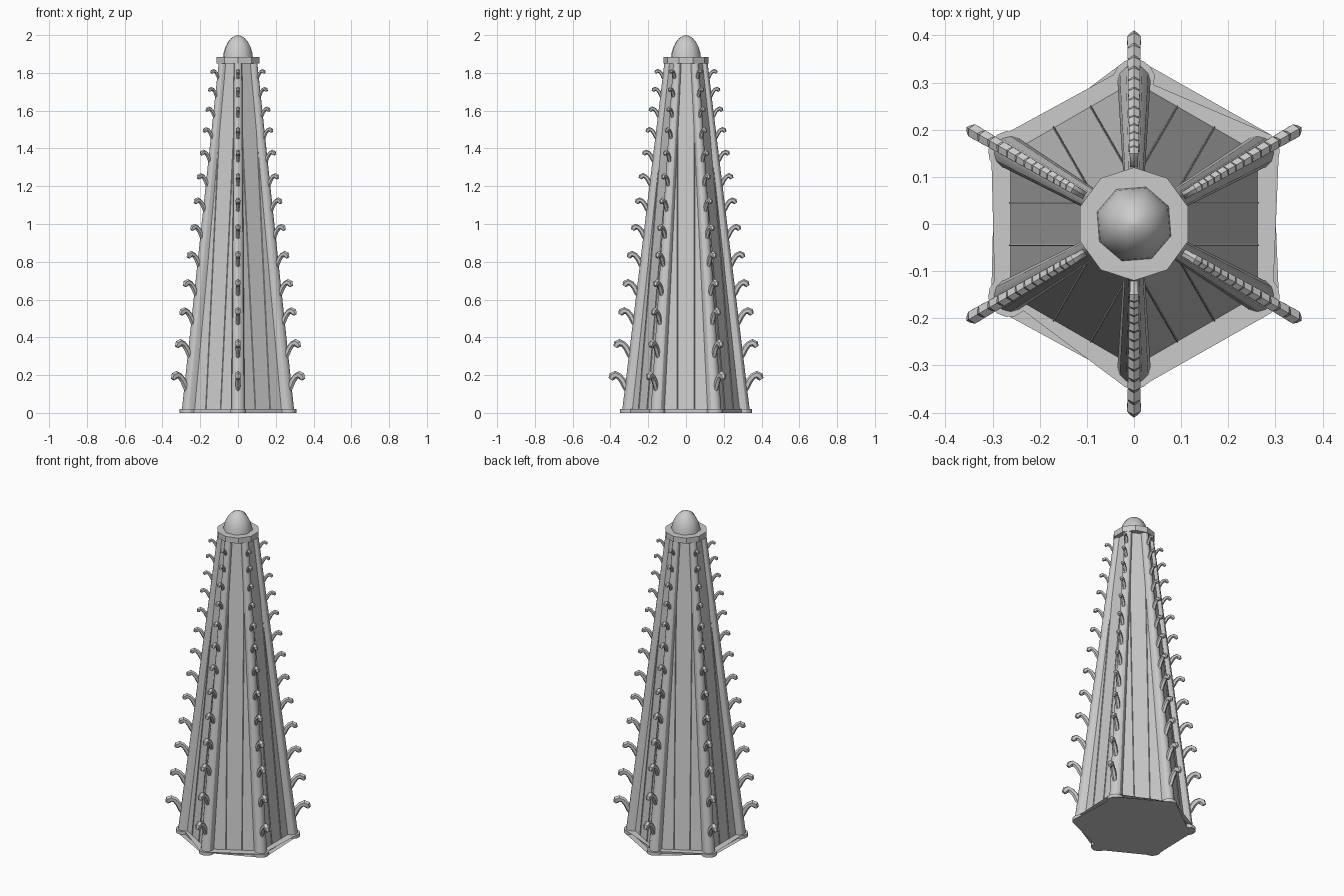
import bpy, bmesh, math
from mathutils import Vector, Matrix

if "Cube" in bpy.data.objects:
    bpy.data.objects.remove(bpy.data.objects["Cube"])

stone = bpy.data.materials.new("grey stone")
stone.diffuse_color = (0.6, 0.6, 0.6, 1)
stone.use_nodes = True
stone.node_tree.nodes["Principled BSDF"].inputs["Base Color"].default_value = stone.diffuse_color


def loft(bm, rings):
    """Skin a list of equal-length point rings and cap both ends."""
    vs = [[bm.verts.new(p) for p in r] for r in rings]
    n = len(vs[0])
    for a, b in zip(vs, vs[1:]):
        for i in range(n):
            j = (i + 1) % n
            bm.faces.new((a[i], a[j], b[j], b[i]))
    bm.faces.new(vs[0][::-1])
    bm.faces.new(vs[-1])


def finish(name, bm, angle=30):
    bmesh.ops.recalc_face_normals(bm, faces=bm.faces[:])
    me = bpy.data.meshes.new(name)
    bm.to_mesh(me)
    bm.free()
    ob = bpy.data.objects.new(name, me)
    bpy.context.collection.objects.link(ob)
    me.materials.append(stone)
    bpy.context.view_layer.objects.active = ob
    ob.select_set(True)
    bpy.ops.object.shade_smooth_by_angle(angle=math.radians(angle))
    ob.select_set(False)
    return ob


def ring(radius, z, n, start=0.0):
    return [Vector((radius * math.cos(start + math.tau * i / n),
                    radius * math.sin(start + math.tau * i / n), z)) for i in range(n)]


def six_times(name, build, start, angle=30):
    """Repeat a part built along +x around the spire."""
    bm = bmesh.new()
    for k in range(6):
        old = set(bm.verts)
        build(bm)
        new = [v for v in bm.verts if v not in old]
        rot = Matrix.Rotation(math.radians(start + 60 * k), 3, 'Z')
        bmesh.ops.rotate(bm, verts=new, cent=(0, 0, 0), matrix=rot)
    return finish(name, bm, angle)


TOP, BASE = 1.85, 0.02
CORNER, FACE = 30, 0          # first corner and first wall direction
HEX = math.radians(CORNER)

# Tapering hexagonal walls
bm = bmesh.new()
loft(bm, [ring(0.302, BASE, 6, HEX), ring(0.1, TOP, 6, HEX)])
finish("spire_walls", bm)

# Base slab with rounded corner lobes
bm = bmesh.new()
outline = []
for k in range(6):
    a = math.radians(CORNER + 60 * k)
    rot = Matrix.Rotation(a, 3, 'Z')
    local = [(0.301, -0.0285), (0.288, -0.042)]
    local += [(0.305 + 0.045 * math.cos(t), 0.045 * math.sin(t))
              for t in [math.radians(d) for d in range(-75, 76, 25)]]
    local += [(0.288, 0.042), (0.301, 0.0285)]
    outline += [rot @ Vector((x, y, 0)) for x, y in local]
loft(bm, [outline, [p + Vector((0, 0, BASE)) for p in outline]])
finish("base_slab", bm)


# Rounded ribs up the six corners
def corner_rib(bm):
    def section(c, r, z):
        pts = [Vector((c - 0.05, -0.8 * r, z))]
        pts += [Vector((c + r * math.cos(t), r * math.sin(t), z))
                for t in [math.radians(d) for d in range(-90, 91, 30)]]
        return pts + [Vector((c - 0.05, 0.8 * r, z))]
    loft(bm, [section(0.302, 0.035, BASE), section(0.093, 0.022, TOP)])


six_times("corner_ribs", corner_rib, CORNER)


# Fine raised ridges, two on each wall
def wall_ridges(bm):
    for y in (-0.045, 0.045):
        loft(bm, [[Vector((a - 0.002, y - 0.003, z)), Vector((a + 0.004, y, z)),
                   Vector((a - 0.002, y + 0.003, z))]
                  for a, z in ((0.2615, BASE), (0.0866, TOP))])


six_times("wall_ridges", wall_ridges, FACE)

# Hooked crockets, shrinking upward: path offset, height and thickness
HEIGHTS = [0.2, 0.37, 0.54, 0.69, 0.84, 0.985, 1.125, 1.255, 1.38, 1.5, 1.61, 1.715, 1.81]
HOOK = [(-0.02, -0.105, 0.012), (0.006, -0.065, 0.017), (0.022, -0.03, 0.018),
        (0.042, -0.006, 0.017), (0.062, 0.002, 0.02), (0.077, -0.006, 0.021),
        (0.087, -0.022, 0.012)]


def crockets(bm):
    for z0 in HEIGHTS:
        s = 1 - 0.5 * (z0 - 0.2) / 1.61
        r0 = 0.337 - 0.1205 * z0
        rings = []
        for i, (dx, dz, t) in enumerate(HOOK):
            p, q = HOOK[max(i - 1, 0)], HOOK[min(i + 1, len(HOOK) - 1)]
            d = Vector((q[0] - p[0], 0, q[1] - p[1])).normalized()
            normal = Vector((-d.z, 0, d.x))
            c = Vector((r0 + dx * s, 0, z0 + dz * s))
            rings.append([c + normal * t * s * math.cos(u)
                          + Vector((0, 0.8 * t * (0.4 + 0.6 * s) * math.sin(u), 0))
                          for u in [math.tau * j / 6 for j in range(6)]])
        loft(bm, rings)


six_times("crockets", crockets, CORNER, 40)

# Flat collar on top
bm = bmesh.new()
loft(bm, [ring(0.12, TOP, 10, math.radians(18)), ring(0.12, 1.885, 10, math.radians(18))])
finish("top_collar", bm)

# Pointed dome finial
bm = bmesh.new()
turn = math.radians(27)
loft(bm, [ring(r, z, 8, turn) for r, z in
          [(0.083, 1.88), (0.08, 1.905), (0.071, 1.935), (0.057, 1.962),
           (0.038, 1.984), (0.017, 1.996), (0.002, 2.0)]])
finish("dome_finial", bm, 50)
